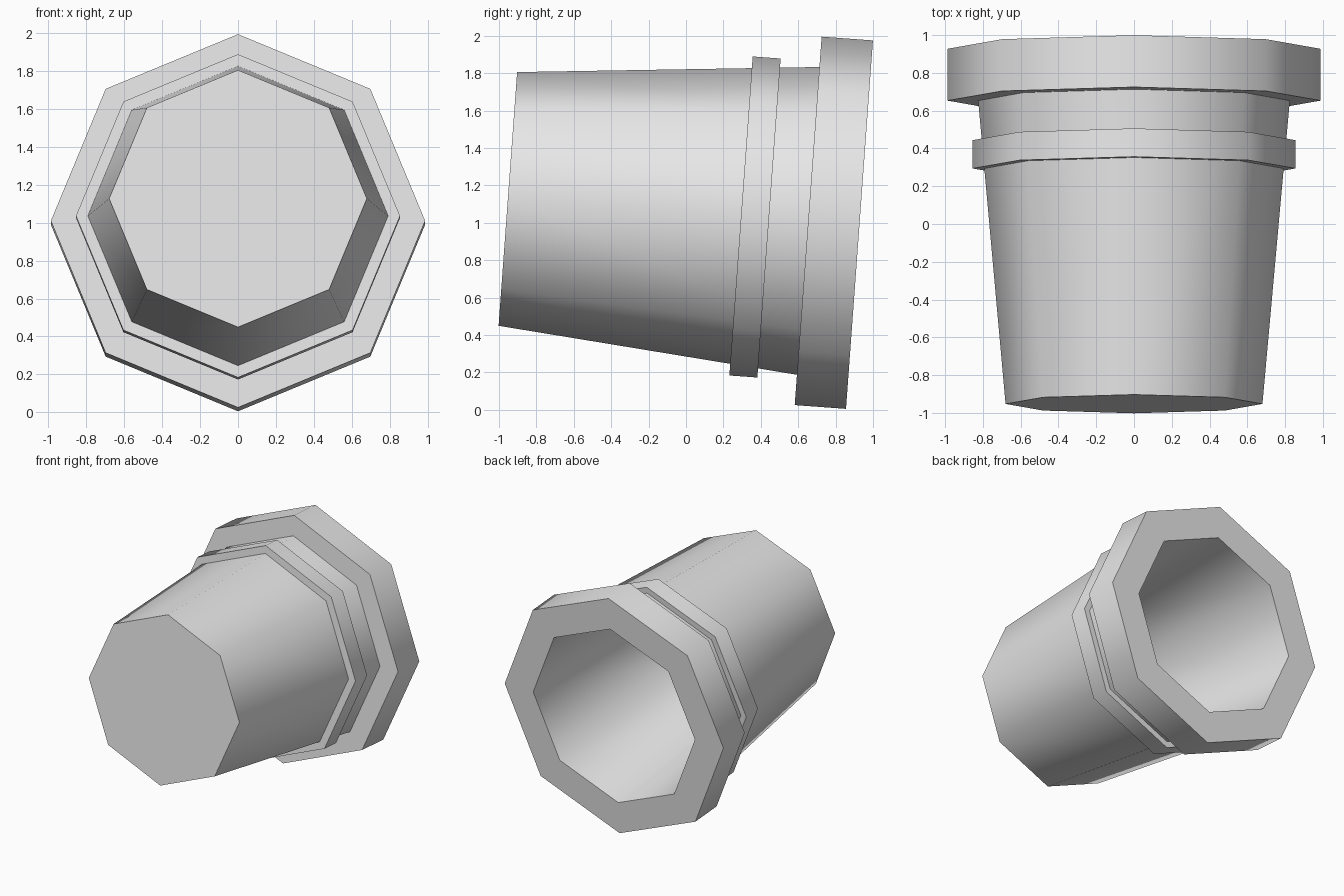
import bpy
import bmesh
from math import cos, sin, pi, radians
from mathutils import Matrix

cube = bpy.data.objects.get("Cube")
if cube:
    bpy.data.objects.remove(cube, do_unlink=True)

SIDES = 8
LENGTH = 1.885
RIM_START = 1.61

# The pot lies on its side, tipped so its mouth points back and slightly down
POSE = Matrix.Translation((0, -0.9525, 1.1275)) @ Matrix.Rotation(radians(-94.18), 4, 'X')

grey = bpy.data.materials.new("plain_grey")
grey.use_nodes = True
grey.diffuse_color = (0.8, 0.8, 0.8, 1)
grey.node_tree.nodes["Principled BSDF"].inputs["Base Color"].default_value = (0.8, 0.8, 0.8, 1)


def wall_radius(t):
    """Outer radius of the tapered body at distance t from the base."""
    return 0.68 + 0.09 * t


def lathe(name, profile):
    """Sweep (radius, distance) points around the pot's axis."""
    bm = bmesh.new()
    rings = []
    for r, t in profile:
        angles = [2 * pi * j / SIDES for j in range(SIDES)]
        rings.append([bm.verts.new((r * cos(a), r * sin(a), t)) for a in angles])
    for low, high in zip(rings, rings[1:]):
        for j in range(SIDES):
            k = (j + 1) % SIDES
            bm.faces.new((low[j], low[k], high[k], high[j]))
    bmesh.ops.remove_doubles(bm, verts=bm.verts, dist=0.0001)
    bm.transform(POSE)
    mesh = bpy.data.meshes.new(name)
    bm.to_mesh(mesh)
    bm.free()
    mesh.materials.append(grey)
    obj = bpy.data.objects.new(name, mesh)
    bpy.context.collection.objects.link(obj)
    return obj


parts = [
    # Closed base and tapered outer wall
    lathe("pot_body", [(0, 0), (wall_radius(0), 0), (wall_radius(RIM_START), RIM_START)]),
    # Narrow raised band below the rim
    lathe("raised_band", [(wall_radius(1.25), 1.25), (0.855, 1.25),
                          (0.855, 1.4), (wall_radius(1.4), 1.4)]),
    # Thick collar with a flat lip
    lathe("rim", [(wall_radius(RIM_START), RIM_START), (0.9875, RIM_START),
                  (0.9875, LENGTH), (0.73, LENGTH)]),
    # Hollow inside with its floor
    lathe("inner_wall", [(0.73, LENGTH), (0.58, 0.1), (0, 0.1)]),
]

# Soft walls with crisp lips and base
bpy.ops.object.select_all(action='DESELECT')
for obj in parts:
    obj.select_set(True)
bpy.context.view_layer.objects.active = parts[0]
bpy.ops.object.shade_smooth_by_angle(angle=radians(60))
